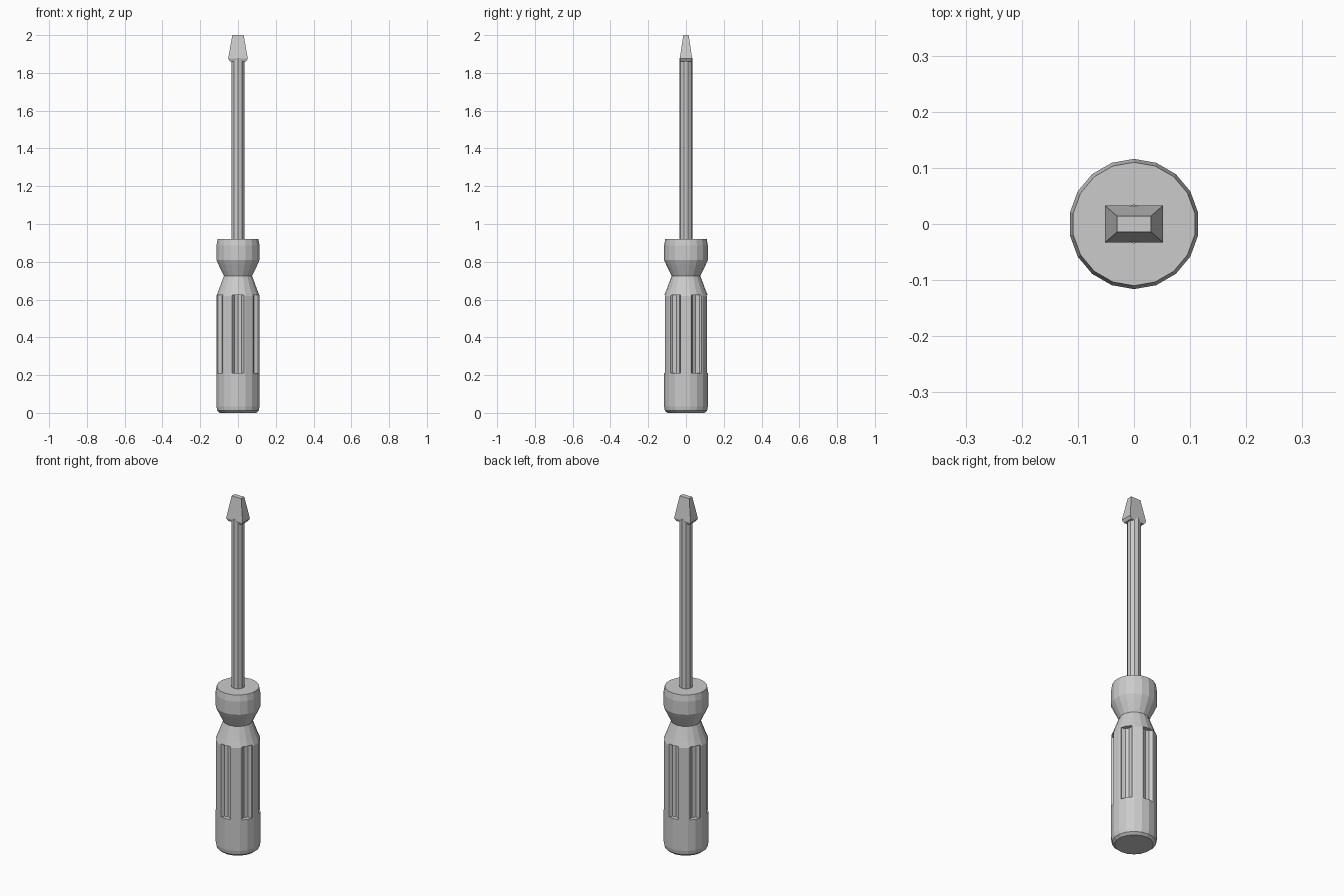
import bpy, bmesh
from math import cos, sin, pi, radians

if "Cube" in bpy.data.objects:
    bpy.data.objects.remove(bpy.data.objects["Cube"])


def make_object(name, bm):
    bmesh.ops.recalc_face_normals(bm, faces=bm.faces)
    mesh = bpy.data.meshes.new(name)
    bm.to_mesh(mesh)
    bm.free()
    obj = bpy.data.objects.new(name, mesh)
    bpy.context.collection.objects.link(obj)
    return obj


def loft(bm, rings):
    """Skin a closed solid through rings of equal point counts."""
    loops = [[bm.verts.new(p) for p in ring] for ring in rings]
    n = len(loops[0])
    for a, b in zip(loops, loops[1:]):
        for i in range(n):
            j = (i + 1) % n
            bm.faces.new((a[i], a[j], b[j], b[i]))
    bm.faces.new(loops[0][::-1])
    bm.faces.new(loops[-1])


def circle(r, z, n, cx=0, cy=0):
    return [(cx + r * cos(2 * pi * (i + 0.5) / n),
             cy + r * sin(2 * pi * (i + 0.5) / n), z) for i in range(n)]


def rect(x, y, z):
    return [(-x, -y, z), (x, -y, z), (x, y, z), (-x, y, z)]


# Handle: turned grip with a pinched neck and a collar
profile = [(0.098, 0.0), (0.112, 0.012), (0.116, 0.035), (0.116, 0.62),
           (0.102, 0.655), (0.076, 0.725), (0.105, 0.785), (0.116, 0.81),
           (0.116, 0.885), (0.110, 0.92)]
bm = bmesh.new()
loft(bm, [circle(r, z, 18) for r, z in profile])
handle = make_object("handle", bm)

# Six finger grooves cut around the grip
bm = bmesh.new()
for k in range(6):
    a = radians(-90 + 60 * k)
    cx, cy = 0.121 * cos(a), 0.121 * sin(a)
    loft(bm, [circle(0.033, z, 10, cx, cy) for z in (0.21, 0.625)])
cutter = make_object("groove_cutter", bm)
cutter.hide_render = True
cutter.hide_viewport = True
cutter.display_type = 'WIRE'
mod = handle.modifiers.new("grooves", 'BOOLEAN')
mod.operation = 'DIFFERENCE'
mod.solver = 'EXACT'
mod.object = cutter

# Shaft
bm = bmesh.new()
loft(bm, [circle(0.035, z, 10) for z in (0.90, 1.88)])
make_object("shaft", bm)

# Flat blade tip
bm = bmesh.new()
loft(bm, [rect(0.042, 0.028, 1.86), rect(0.052, 0.033, 1.875),
          rect(0.030, 0.014, 2.0)])
make_object("blade_tip", bm)
